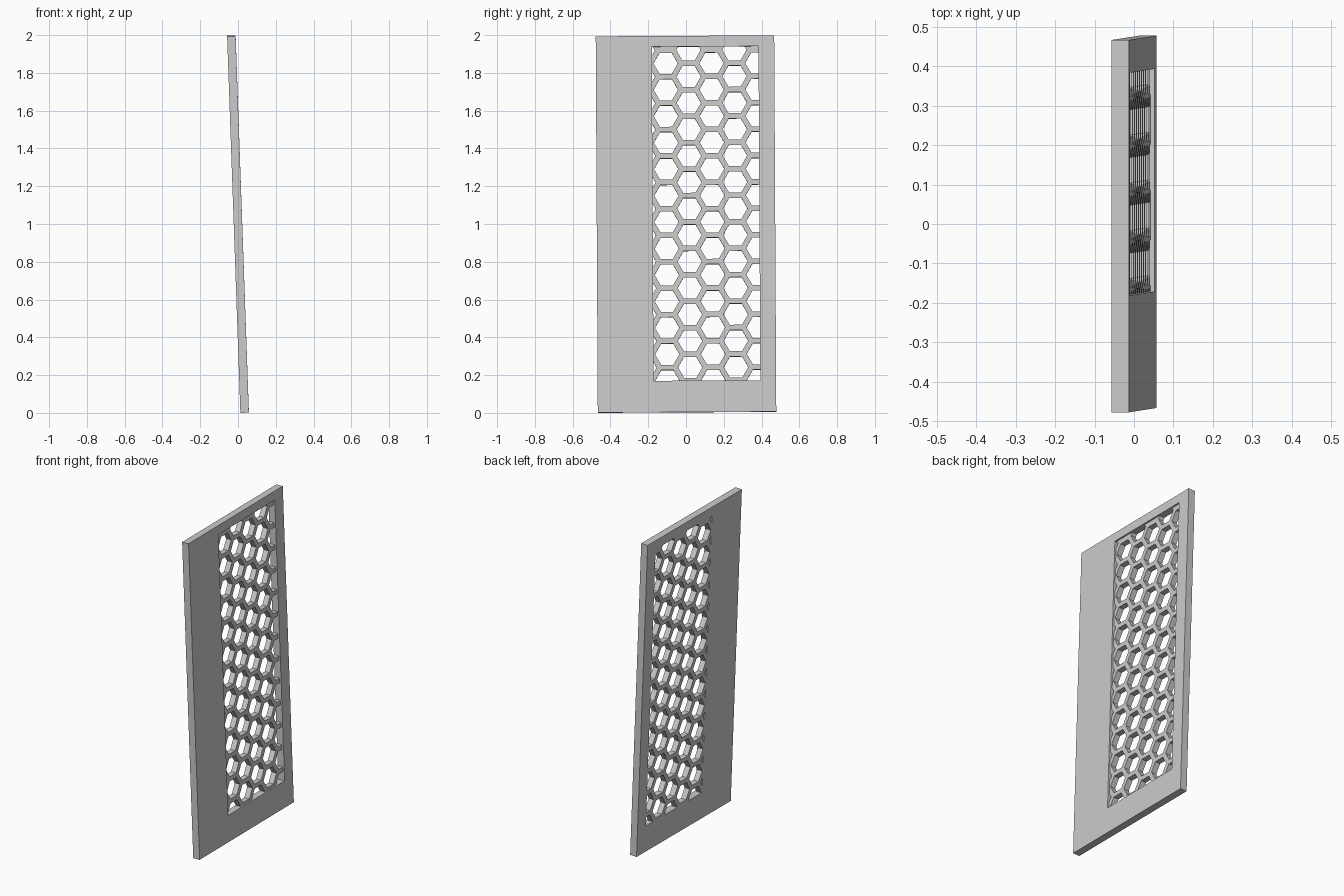
import bpy, bmesh, math
from mathutils import Matrix

if "Cube" in bpy.data.objects:
    bpy.data.objects.remove(bpy.data.objects["Cube"])

W, H, T = 0.945, 1.993, 0.045          # panel width, height, thickness
Y0, Y1 = -0.176, 0.389                 # opening limits
Z0, Z1 = 0.17 - 1, 1.94 - 1
PITCH, RADIUS = 0.1401, 0.0645         # honeycomb spacing and hole radius
LEAN = Matrix.Translation((0, 0, 1)) @ Matrix.Rotation(0.0055, 4, 'X') @ Matrix.Rotation(-0.0352, 4, 'Y')


def make_object(name, bm):
    bmesh.ops.recalc_face_normals(bm, faces=bm.faces)
    mesh = bpy.data.meshes.new(name)
    bm.to_mesh(mesh)
    bm.free()
    ob = bpy.data.objects.new(name, mesh)
    bpy.context.collection.objects.link(ob)
    return ob


def prism(bm, outline, x0, x1):
    """Extrude a y-z outline from x0 to x1."""
    a = [bm.verts.new((x0, y, z)) for y, z in outline]
    b = [bm.verts.new((x1, y, z)) for y, z in outline]
    n = len(outline)
    bm.faces.new(a)
    bm.faces.new(b[::-1])
    for i in range(n):
        j = (i + 1) % n
        bm.faces.new((a[i], b[i], b[j], a[j]))


def rect(y0, y1, z0, z1):
    return [(y0, z0), (y1, z0), (y1, z1), (y0, z1)]


# Frame: panel with a rectangular opening
bm = bmesh.new()
loops = [[bm.verts.new((x, y, z)) for y, z in r]
         for r in (rect(-W/2, W/2, -H/2, H/2), rect(Y0, Y1, Z0, Z1))
         for x in (-T/2, T/2)]
ob_, of, ib, inf = loops
for i in range(4):
    j = (i + 1) % 4
    for p, q in ((ob_, of), (of, inf), (inf, ib), (ib, ob_)):
        bm.faces.new((p[i], p[j], q[j], q[i]))
frame = make_object("panel_frame", bm)

# Honeycomb grille: thinner slab, set back from the +x face
bm = bmesh.new()
prism(bm, rect(Y0, Y1, Z0, Z1), -T/2, T/2 - 0.01)
grille = make_object("honeycomb_grille", bm)

# Hexagonal hole cutters in staggered columns
bm = bmesh.new()
for c in range(-1, 5):
    y = -0.103 + c * PITCH * math.sqrt(3) / 2
    top = 0.852 if c % 2 == 0 else 0.852 + PITCH / 2
    for k in range(13):
        z = top - k * PITCH
        prism(bm, [(y + RADIUS * math.cos(i * math.pi / 3),
                    z + RADIUS * math.sin(i * math.pi / 3)) for i in range(6)], -0.1, 0.1)
cutter = make_object("hole_cutter", bm)
cutter.hide_render = True

mod = grille.modifiers.new("holes", 'BOOLEAN')
mod.operation = 'DIFFERENCE'
mod.solver = 'EXACT'
mod.object = cutter
bpy.context.view_layer.objects.active = grille
bpy.ops.object.modifier_apply(modifier=mod.name)
bpy.data.objects.remove(cutter)

# Lean the finished panel
for ob in (frame, grille):
    ob.data.transform(LEAN)
low = min(v.co.z for v in frame.data.vertices)
for ob in (frame, grille):
    ob.data.transform(Matrix.Translation((0, 0, -low)))
